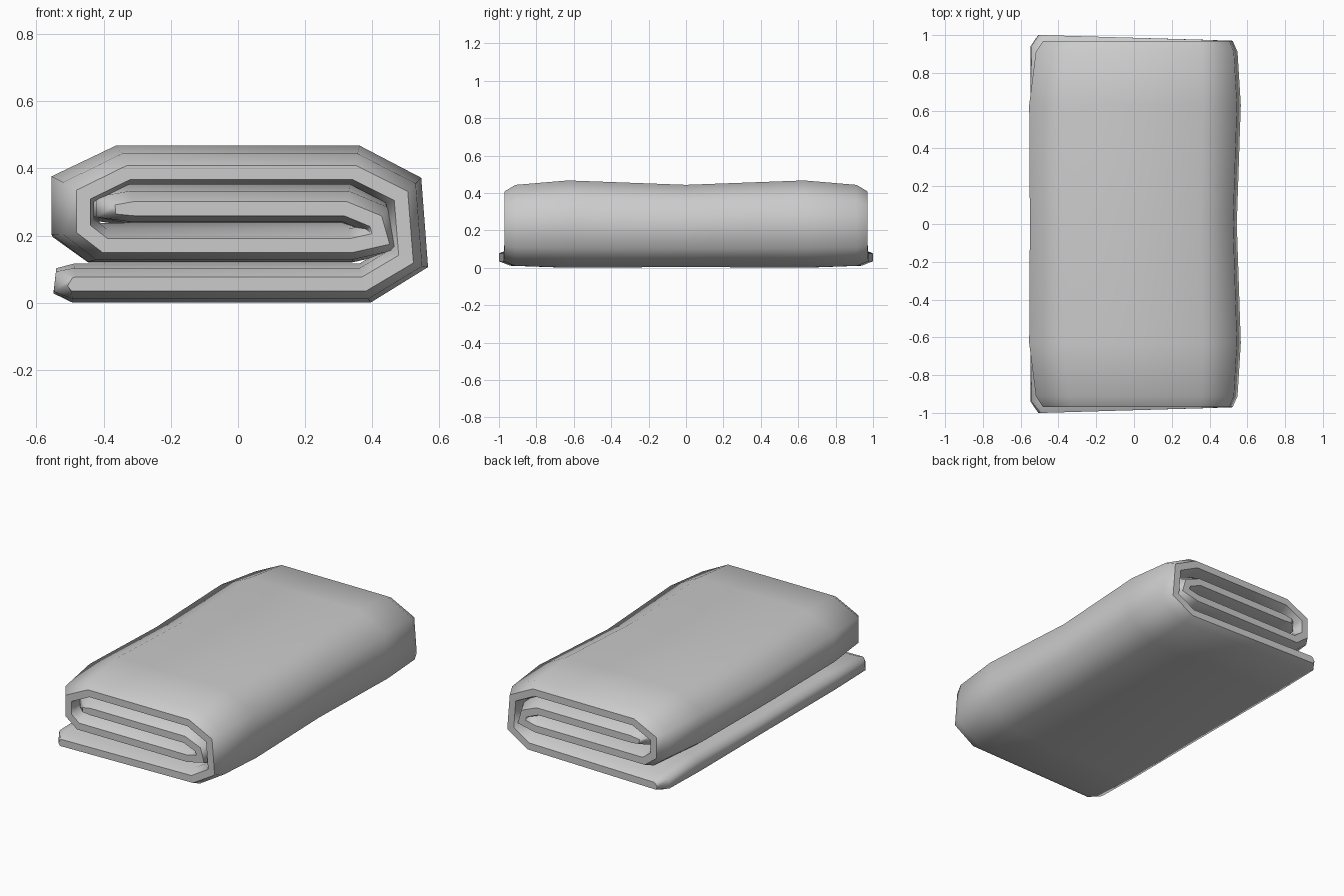
import bpy
import bmesh
from mathutils import Vector

default = bpy.data.objects.get("Cube")
if default:
    bpy.data.objects.remove(default, do_unlink=True)

# Centreline of the folded cloth (x, z), from the loose flap to the core
PATH = [(-0.545, 0.062), (-0.49, 0.056), (0.375, 0.056), (0.5, 0.13),
        (0.485, 0.318), (0.345, 0.388), (-0.325, 0.388), (-0.46, 0.322),
        (-0.46, 0.22), (-0.395, 0.17), (0.335, 0.17), (0.425, 0.19),
        (0.41, 0.243), (0.32, 0.28), (-0.31, 0.28), (-0.41, 0.278)]

# Along the length: position, half thickness, height, right and left scale
HALF = [(1.0, 0.021, 1.0, 1.0, 1.0), (0.94, 0.046, 1.025, 1.0, 1.03),
        (0.65, 0.058, 1.055, 1.01, 1.08)]
MIDDLE = [(0.0, 0.052, 1.01, 0.98, 1.085)]
STATIONS = [(-s[0], *s[1:]) for s in HALF] + MIDDLE + HALF[::-1]


def half_length(i):
    # The loose flap sticks out further than the rest
    if i < 2:
        return 1.0
    return 0.975 if i == 2 else 0.97


def centreline(station):
    y, half, height, right, left = station
    points = []
    for i, (x, z) in enumerate(PATH):
        if x > 0:
            x *= right
        elif i > 2:
            x *= left
        if i in (0, len(PATH) - 1) and abs(y) == 1:
            x += 0.045
        points.append(Vector((x, z * height)))
    return points


def ring(station):
    # Outer side, then the inner side back again, offset with mitred corners
    y, half = station[:2]
    pts = centreline(station)
    normals = []
    for a, b in zip(pts, pts[1:]):
        d = (b - a).normalized()
        normals.append(Vector((d.y, -d.x)))
    outer, inner = [], []
    for i, p in enumerate(pts):
        n1, n2 = normals[max(i - 1, 0)], normals[min(i, len(normals) - 1)]
        n = (n1 + n2) / (1 + n1.dot(n2))
        t = half * (0.65 if i in (0, len(pts) - 1) else 1)
        for side, sign in ((outer, 1), (inner, -1)):
            q = p + n * t * sign
            side.append((q.x, y * half_length(i), max(q.y, 0)))
    return outer + inner[::-1]


# Loft the strip along its length
bm = bmesh.new()
rings = [[bm.verts.new(co) for co in ring(s)] for s in STATIONS]
count = len(rings[0])
for a, b in zip(rings, rings[1:]):
    for i in range(count):
        j = (i + 1) % count
        bm.faces.new((a[i], a[j], b[j], b[i])).smooth = True

# Flat rims at both ends, with sharp borders
for r in (rings[0], rings[-1]):
    for i in range(len(PATH) - 1):
        bm.faces.new((r[i], r[i + 1], r[count - 2 - i], r[count - 1 - i]))
    for i in range(count):
        bm.edges.get((r[i], r[(i + 1) % count])).smooth = False
bmesh.ops.recalc_face_normals(bm, faces=bm.faces[:])

mesh = bpy.data.meshes.new("folded_cloth")
bm.to_mesh(mesh)
bm.free()
cloth = bpy.data.objects.new("folded_cloth", mesh)
bpy.context.collection.objects.link(cloth)

# Plain grey cloth
grey = bpy.data.materials.new("light_grey_cloth")
grey.use_nodes = True
colour = (0.6, 0.6, 0.6, 1)
grey.diffuse_color = colour
grey.node_tree.nodes["Principled BSDF"].inputs["Base Color"].default_value = colour
mesh.materials.append(grey)
